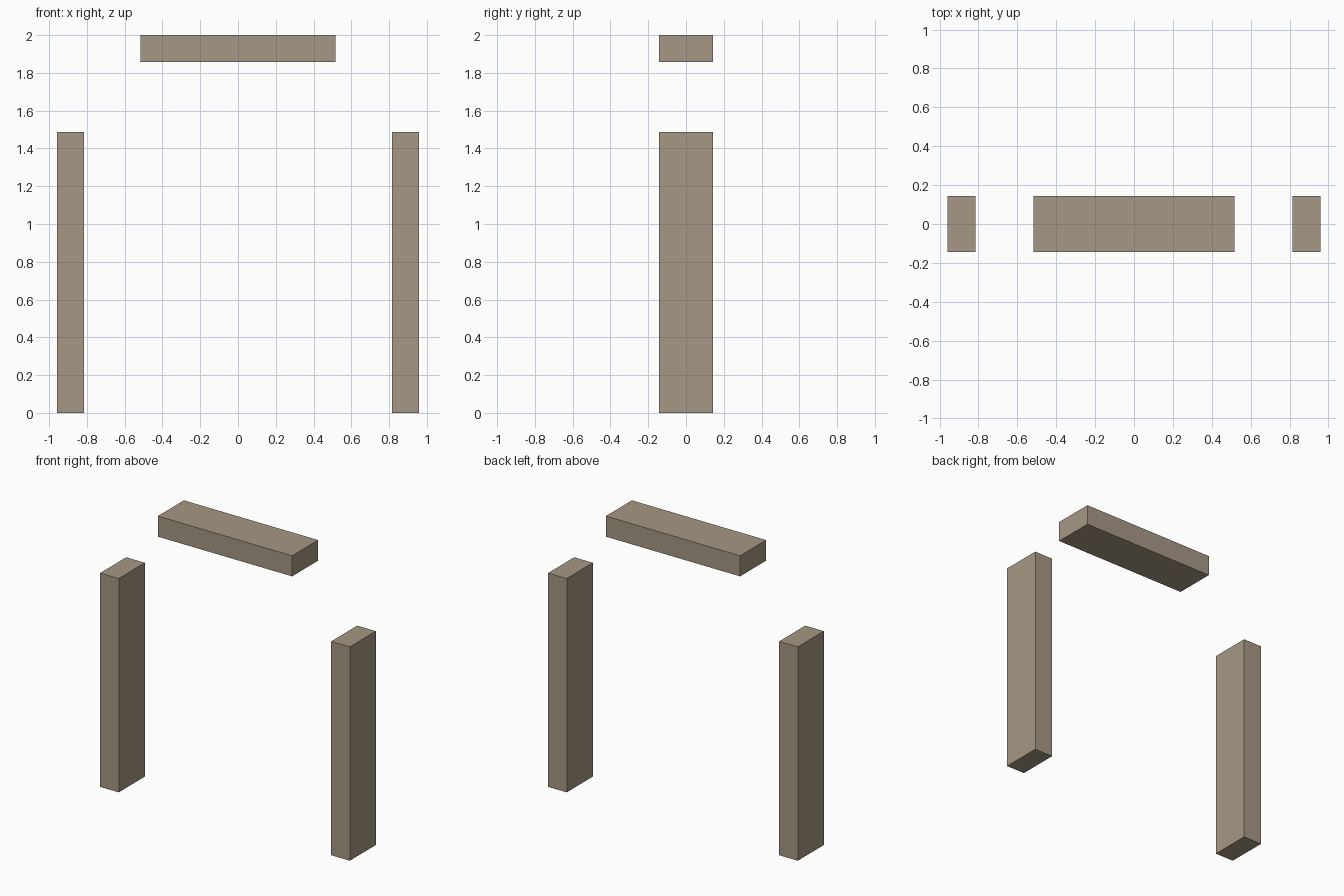
import bpy

if "Cube" in bpy.data.objects:
    bpy.data.objects.remove(bpy.data.objects["Cube"])

stone = bpy.data.materials.new("warm_stone")
stone.diffuse_color = (0.38, 0.31, 0.23, 1)
stone.use_nodes = True
stone.node_tree.nodes["Principled BSDF"].inputs["Base Color"].default_value = stone.diffuse_color


def block(name, low, high):
    """Axis-aligned box between two corners."""
    bpy.ops.mesh.primitive_cube_add(size=1)
    obj = bpy.context.object
    obj.name = name
    obj.location = [(a + b) / 2 for a, b in zip(low, high)]
    obj.scale = [b - a for a, b in zip(low, high)]
    bpy.ops.object.transform_apply(location=True, rotation=False, scale=True)
    obj.data.materials.append(stone)
    return obj


HALF_DEPTH = 0.143

# Upright posts, left and right
for side, x in (("left", -0.888), ("right", 0.888)):
    block(side + "_post", (x - 0.0715, -HALF_DEPTH, 0), (x + 0.0715, HALF_DEPTH, 1.486))

# Floating top beam
block("top_beam", (-0.516, -HALF_DEPTH, 1.857), (0.516, HALF_DEPTH, 2.0))
